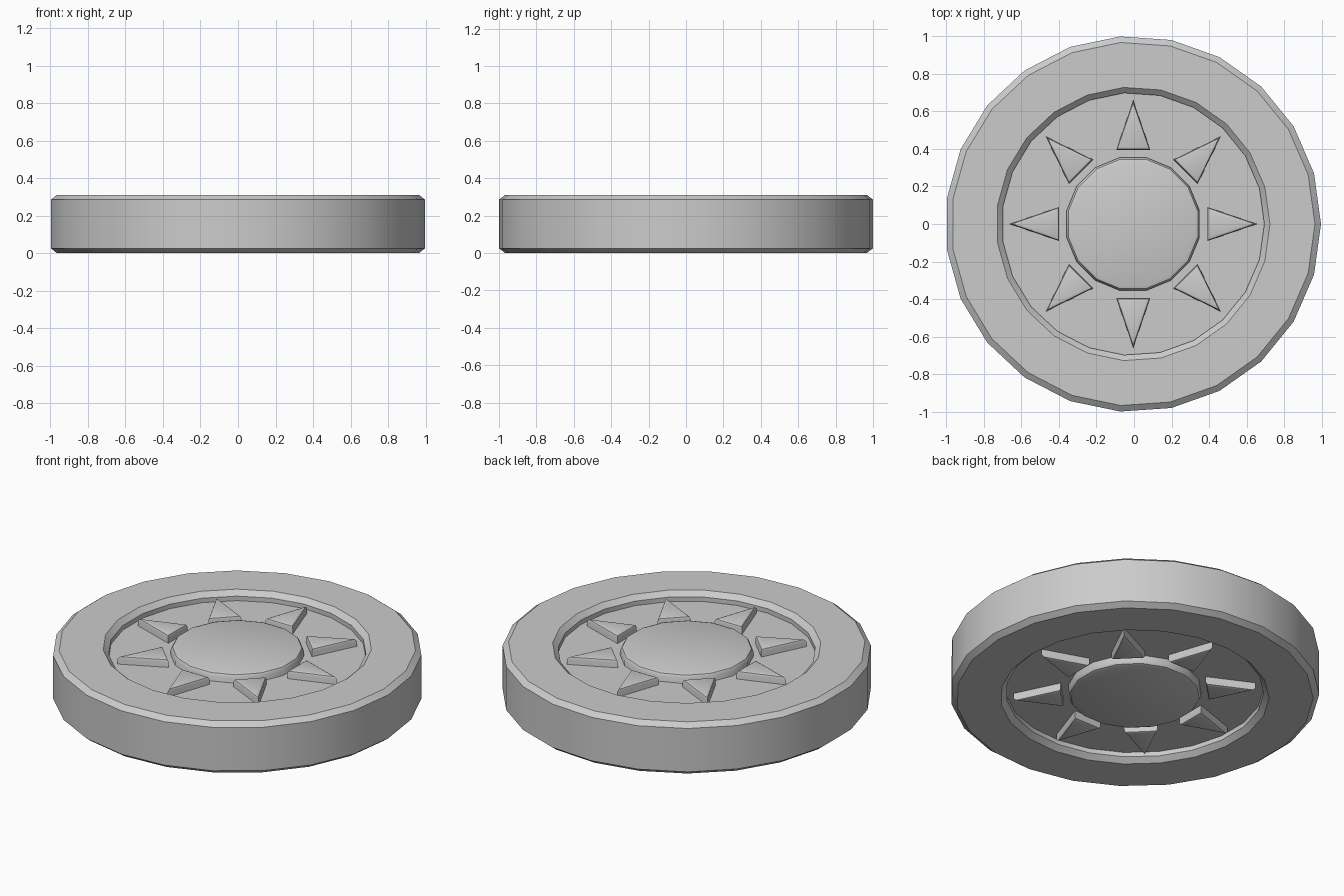
import bpy
import bmesh
from math import sin, cos, pi, radians

if "Cube" in bpy.data.objects:
    bpy.data.objects.remove(bpy.data.objects["Cube"])

H = 0.31           # overall thickness
CX = -0.005        # keeps the odd-sided rim centred in x


def circle(r, n, start=0.0):
    return [(CX + r * cos(start + 2 * pi * i / n), r * sin(start + 2 * pi * i / n))
            for i in range(n)]


def ray(scale, angle):
    # triangle scaled about its incentre, so the edges inset evenly
    c = 0.459
    tri = [(0.395, -0.091), (0.66, 0.0), (0.395, 0.091)]
    pts = [(c + (x - c) * scale, y * scale) for x, y in tri]
    return [(-0.004 + x * cos(angle) - y * sin(angle), x * sin(angle) + y * cos(angle))
            for x, y in pts]


def stack(name, loops):
    # joins a stack of outlines (points, z) into a closed solid
    bm = bmesh.new()
    rings = [[bm.verts.new((x, y, z)) for x, y in pts] for pts, z in loops]
    n = len(rings[0])
    for a, b in zip(rings, rings[1:]):
        for i in range(n):
            j = (i + 1) % n
            bm.faces.new((a[i], a[j], b[j], b[i]))
    bm.faces.new(rings[0][::-1])
    bm.faces.new(rings[-1])
    bmesh.ops.recalc_face_normals(bm, faces=bm.faces)
    mesh = bpy.data.meshes.new(name)
    bm.to_mesh(mesh)
    bm.free()
    ob = bpy.data.objects.new(name, mesh)
    bpy.context.collection.objects.link(ob)
    bpy.ops.object.select_all(action='DESELECT')
    ob.select_set(True)
    bpy.context.view_layer.objects.active = ob
    bpy.ops.object.shade_smooth_by_angle(angle=radians(30))
    return ob


def both_sides(lower):
    # mirrors the lower half of a profile to the upper face
    return lower + [(s, H - z) for s, z in reversed(lower)]


# chamfered rim with a recessed floor on both faces
rim = both_sides([(0.70, 0.055), (0.70, 0.028), (0.73, 0.0), (0.97, 0.0), (1.0023, 0.025)])
stack("rim_and_floor", [(circle(r, 23), z) for r, z in rim])

# rounded central boss
boss = both_sides([(0.335, 0.003), (0.352, 0.009), (0.362, 0.026)])
stack("centre_boss", [(circle(r, 16, pi / 16), z) for r, z in boss])

# eight bevelled triangular rays
ray_profile = both_sides([(0.76, 0.007), (0.93, 0.012), (1.0, 0.024)])
for k in range(8):
    stack(f"ray_{k + 1}", [(ray(s, k * pi / 4), z) for s, z in ray_profile])
